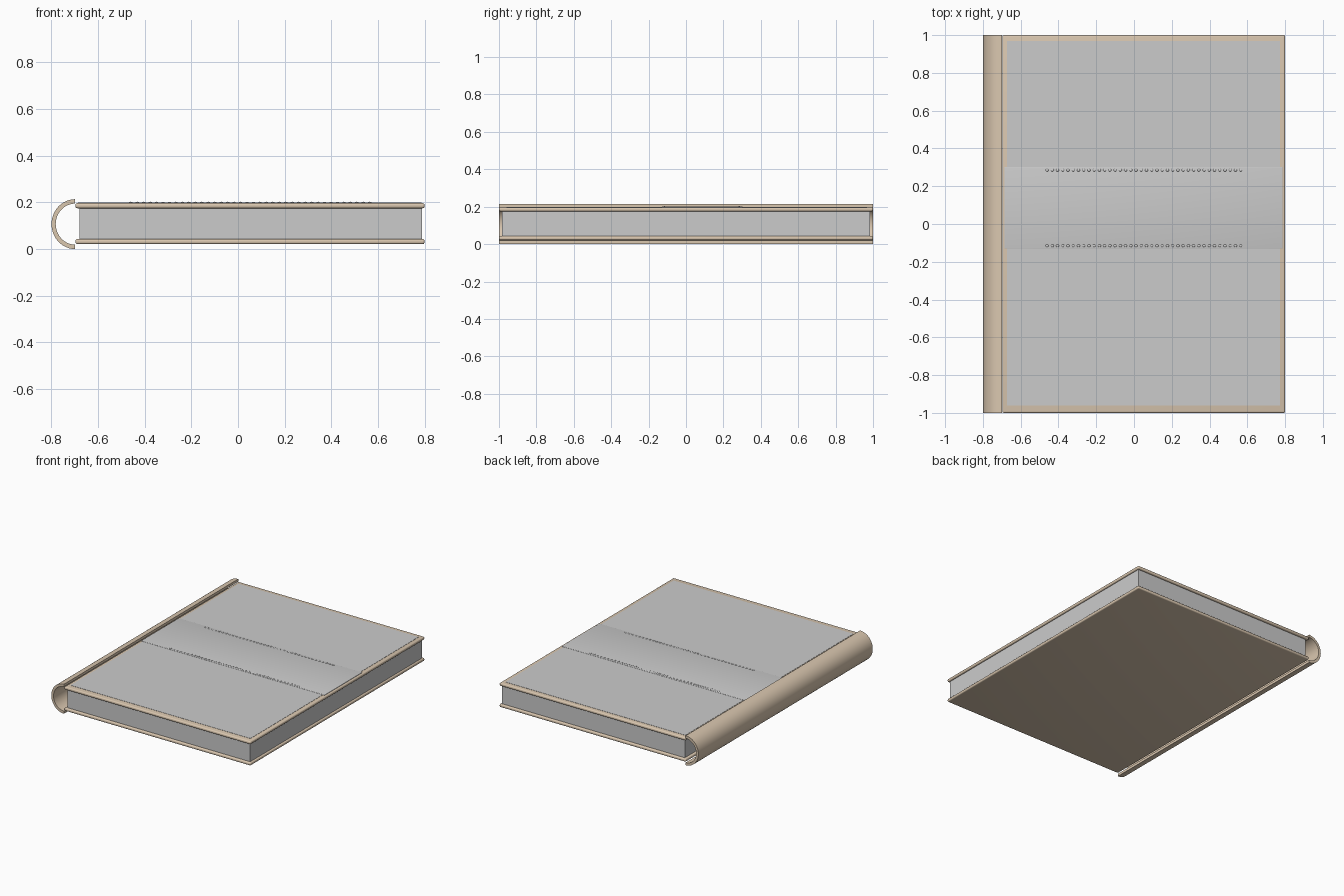
import bpy, bmesh, math
from mathutils import Matrix

if "Cube" in bpy.data.objects:
    bpy.data.objects.remove(bpy.data.objects["Cube"])

leather = bpy.data.materials.new("tan_leather")
leather.diffuse_color = (0.70, 0.57, 0.43, 1)
leather.use_nodes = True
leather.node_tree.nodes["Principled BSDF"].inputs["Base Color"].default_value = leather.diffuse_color


def finish(name, bm, mat=None, smooth=False):
    bmesh.ops.recalc_face_normals(bm, faces=bm.faces)
    me = bpy.data.meshes.new(name)
    bm.to_mesh(me)
    bm.free()
    ob = bpy.data.objects.new(name, me)
    bpy.context.collection.objects.link(ob)
    if mat:
        me.materials.append(mat)
    if smooth:
        bpy.ops.object.select_all(action='DESELECT')
        ob.select_set(True)
        bpy.context.view_layer.objects.active = ob
        bpy.ops.object.shade_smooth_by_angle(angle=math.radians(35))
    return ob


def box(name, x, y, z, mat=None, bevel=0):
    bm = bmesh.new()
    bmesh.ops.create_cube(bm, size=1)
    for v in bm.verts:
        for i, (lo, hi) in enumerate((x, y, z)):
            v.co[i] = hi if v.co[i] > 0 else lo
    if bevel:
        bmesh.ops.bevel(bm, geom=bm.edges[:], offset=bevel, segments=4,
                        profile=0.5, affect='EDGES')
    return finish(name, bm, mat, bool(bevel))


# Front and back cover boards with rounded edges
for name, z in (("back_cover", (0.021, 0.043)), ("front_cover", (0.175, 0.197))):
    box(name, (-0.697, 0.80), (-1, 1), z, leather, 0.0085)

# Page block between the boards
box("page_block", (-0.68, 0.788), (-0.985, 0.985), (0.036, 0.182))

# Hollow half-round spine, extruded from a C profile
cx, cz, r_out, r_in, n = -0.698, 0.107, 0.107, 0.088, 24
arc = [math.pi / 2 + math.pi * i / n for i in range(n + 1)]
profile = [(cx + 0.95 * r_out * math.cos(a), cz + r_out * math.sin(a)) for a in arc]
profile += [(cx + 0.95 * r_in * math.cos(a), cz + r_in * math.sin(a)) for a in reversed(arc)]
bm = bmesh.new()
front = [bm.verts.new((x, -1, z)) for x, z in profile]
back = [bm.verts.new((x, 1, z)) for x, z in profile]
m = len(profile)
for i in range(m):
    j = (i + 1) % m
    bm.faces.new((front[i], front[j], back[j], back[i]))
for i in range(n):
    for ring in (front, back):
        bm.faces.new((ring[i], ring[i + 1], ring[m - 2 - i], ring[m - 1 - i]))
finish("spine", bm, leather, True)

# Thin grey sheet on the front cover, and the band laid across it
box("cover_sheet", (-0.673, 0.772), (-0.96, 0.968), (0.190, 0.1985))
box("cover_band", (-0.686, 0.786), (-0.13, 0.302), (0.190, 0.2), None, 0.002)

# Two rows of small stitches along the band edges
bm = bmesh.new()
count = 38
for y in (-0.115, 0.285):
    for i in range(count):
        x = -0.46 + 1.025 * i / (count - 1)
        bmesh.ops.create_uvsphere(
            bm, u_segments=10, v_segments=6, radius=1,
            matrix=Matrix.Translation((x, y, 0.2)) @ Matrix.Diagonal((0.008, 0.007, 0.003, 1)))
finish("band_stitches", bm, None, True)
